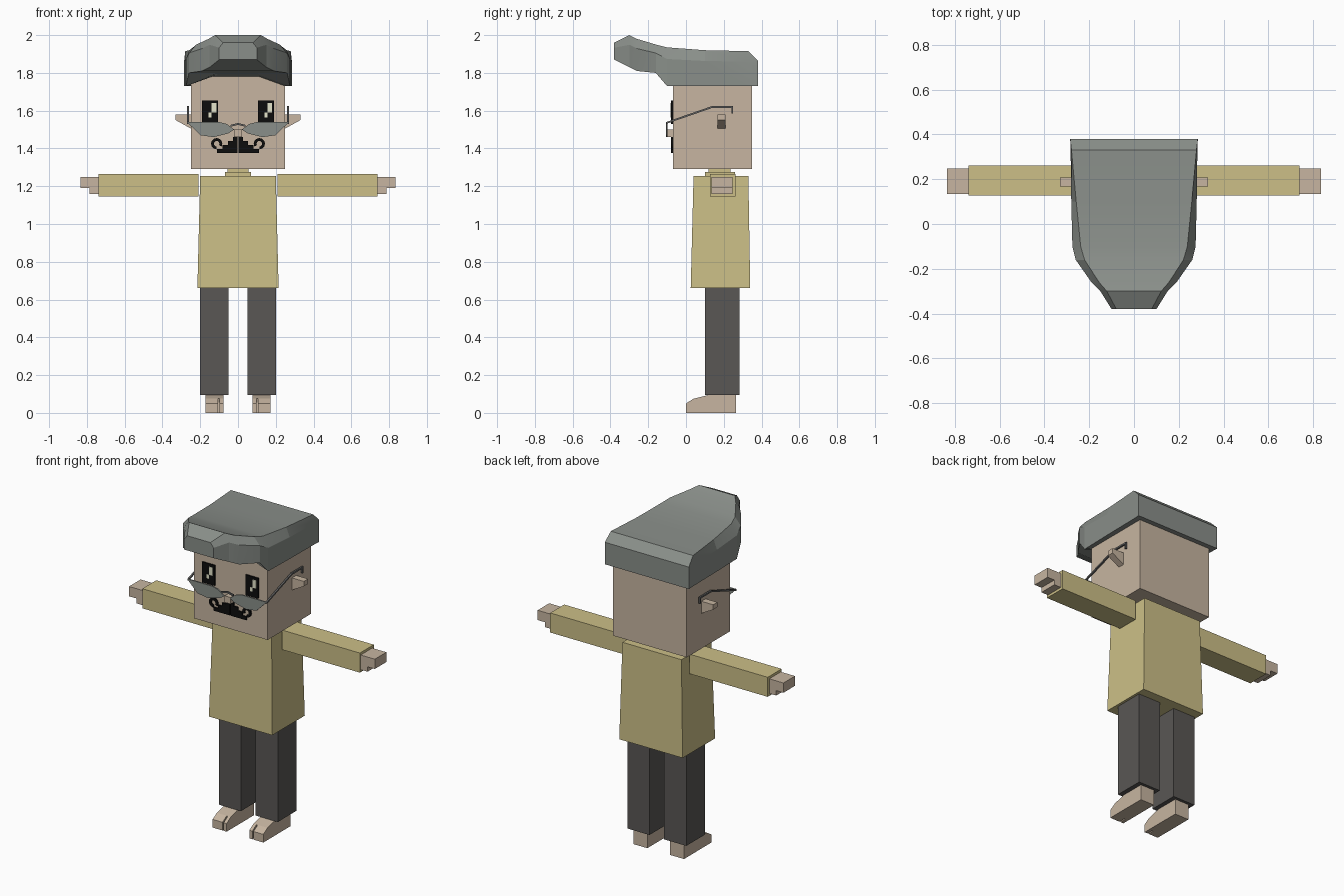
import bpy, bmesh
from math import cos, sin, radians

cube = bpy.data.objects.get("Cube")
if cube:
    bpy.data.objects.remove(cube, do_unlink=True)


def material(name, red, green, blue):
    """Flat material from an sRGB colour."""
    colour = [((channel + .055) / 1.055) ** 2.4 for channel in (red, green, blue)] + [1]
    result = bpy.data.materials.new(name)
    result.use_nodes = True
    result.diffuse_color = colour
    shader = result.node_tree.nodes["Principled BSDF"]
    shader.inputs["Base Color"].default_value = colour
    return result


SKIN = material("skin", .78, .71, .63)
SHIRT = material("yellow_shirt", .8, .75, .53)
TROUSERS = material("charcoal_trousers", .35, .34, .33)
GREY = material("soft_grey", .54, .56, .54)
FRAME = material("frame_grey", .4, .4, .4)
BLACK = material("black", .05, .05, .05)
WHITE = material("eye_highlight", .9, .9, .8)


def loft(name, rings, mat):
    """Skin a row of closed rings and cap both ends."""
    bm = bmesh.new()
    rows = [[bm.verts.new(point) for point in ring] for ring in rings]
    for near, far in zip(rows, rows[1:]):
        for i in range(len(near)):
            bm.faces.new((near[i - 1], near[i], far[i], far[i - 1]))
    bm.faces.new(rows[0])
    bm.faces.new(rows[-1])
    bmesh.ops.recalc_face_normals(bm, faces=bm.faces)
    mesh = bpy.data.meshes.new(name)
    bm.to_mesh(mesh)
    bm.free()
    mesh.materials.append(mat)
    part = bpy.data.objects.new(name, mesh)
    bpy.context.collection.objects.link(part)
    return part


def prism_x(name, profile, start, end, mat, side=1):
    """Extrude a (y, z) profile along x."""
    loft(name, [[(side * x, y, z) for y, z in profile] for x in (start, end)], mat)


def prism_y(name, profile, start, end, mat, side=1):
    """Extrude an (x, z) profile along y."""
    loft(name, [[(side * x, y, z) for x, z in profile] for y in (start, end)], mat)


def box(name, x, y, z, mat, side=1):
    left, right = x
    low, high = z
    profile = [(left, low), (right, low), (right, high), (left, high)]
    prism_y(name, profile, *y, mat, side)


def band(path, thickness):
    """Thicken an open path downwards into a closed profile."""
    return path + [(a, b - thickness) for a, b in reversed(path)]


# Tapered torso, collar and head
def torso_ring(half_width, front, back, height):
    return [(-half_width, front, height), (half_width, front, height),
            (half_width, back, height), (-half_width, back, height)]


loft("torso", [torso_ring(.215, .025, .34, .66), torso_ring(.2, .04, .33, 1.255)], SHIRT)
box("collar", (-.07, .07), (.1, .26), (1.25, 1.275), SHIRT)
box("neck_band", (-.055, .055), (.12, .235), (1.27, 1.3), SHIRT)
box("head", (-.25, .25), (-.07, .35), (1.29, 1.85), SKIN)
box("nose", (-.02, .02), (-.1, -.07), (1.46, 1.5), SKIN)


# Swept hair: each cross-section is wide below and chamfered towards the top
def hair_ring(y, half_width, bottom, top):
    hairline = max(bottom, 1.79) if y < 0 else bottom
    shoulder = bottom + .7 * (top - bottom)
    crown = half_width * (1 - .28 * (.38 - y))
    half = [(half_width * .4, hairline), (half_width, bottom),
            (half_width, shoulder), (crown, top)]
    outline = half + [(-x, z) for x, z in reversed(half)]
    return [(x, y, z) for x, z in outline]


hair = loft("hair", [
    hair_ring(.38, .285, 1.73, 1.865),
    hair_ring(.33, .283, 1.73, 1.915),
    hair_ring(.1, .28, 1.73, 1.92),
    hair_ring(-.1, .275, 1.73, 1.935),
    hair_ring(-.16, .26, 1.8, 1.95),
    hair_ring(-.26, .19, 1.81, 1.98),
    hair_ring(-.3, .15, 1.83, 2),
    hair_ring(-.38, .1, 1.87, 1.96),
], GREY)
bpy.ops.object.select_all(action="DESELECT")
hair.select_set(True)
bpy.context.view_layer.objects.active = hair
bpy.ops.object.shade_smooth_by_angle(angle=radians(12))

# Blocky eyes with stepped highlights, the same way round on both sides
paint = (-.079, -.07)
glint = (-.082, -.078)
for label, x in (("right", -.19), ("left", .105)):
    box(label + "_eye", (x, x + .085), paint, (1.53, 1.655), BLACK)
    box(label + "_eye_glint", (x + .05, x + .075), glint, (1.59, 1.64), WHITE)
    box(label + "_eye_spark", (x + .035, x + .05), glint, (1.565, 1.59), WHITE)

# Spectacle and foot profiles
lens = [(.02, 1.5), (.06, 1.53), (.1, 1.54), (.27, 1.54), (.2, 1.47), (.13, 1.46), (.05, 1.48)]
temple = band([(-.105, 1.54), (.14, 1.625), (.25, 1.625)], .01)
foot = [(.04, 0), (.265, 0), (.265, .1), (.12, .095), (.04, .075)]
toe = [(0, 0), (.04, 0), (.04, .075), (0, .05)]
prism_y("bridge", band([(-.04, 1.525), (0, 1.535), (.04, 1.525)], .01), -.107, -.098, FRAME)


# Curled moustache tip as a thick open arc
def arc(radius):
    angles = [radians(step) for step in range(-90, 211, 30)]
    return [(.113 + radius * cos(a), 1.425 + radius * sin(a)) for a in angles]


curl = arc(.03) + arc(.015)[::-1]

for label, side in (("left", 1), ("right", -1)):
    # Stepped moustache half
    for step in range(4):
        low = 1.377 + step * .021
        box(f"{label}_moustache_step_{step}", (.003, .11 - step * .028), paint,
            (low, low + .021), BLACK, side)
    prism_y(label + "_moustache_curl", curl, *paint, BLACK, side)

    # Lens, temple bar and its ear hook
    prism_y(label + "_lens", lens, -.107, -.099, GREY, side)
    prism_x(label + "_temple", temple, .26, .27, FRAME, side)
    box(label + "_temple_hook", (.26, .27), (.24, .25), (1.585, 1.62), FRAME, side)

    # Wedge ear
    ear = [(.24, 1.5), (.33, 1.55), (.33, 1.58), (.24, 1.58)]
    prism_y(label + "_ear", ear, .167, .208, SKIN, side)

    # Arm and hand
    palm = (.135, .247)
    box(label + "_sleeve", (.208, .738), (.127, .262), (1.145, 1.265), SHIRT, side)
    box(label + "_hand", (.73, .834), palm, (1.19, 1.25), SKIN, side)
    box(label + "_thumb", (.73, .785), palm, (1.16, 1.19), SKIN, side)

    # Leg, foot and split toes
    box(label + "_leg", (.05, .2), (.1, .283), (.095, .66), TROUSERS, side)
    prism_x(label + "_foot", foot, .077, .172, SKIN, side)
    prism_x(label + "_big_toe", toe, .077, .097, SKIN, side)
    prism_x(label + "_small_toes", toe, .105, .172, SKIN, side)
